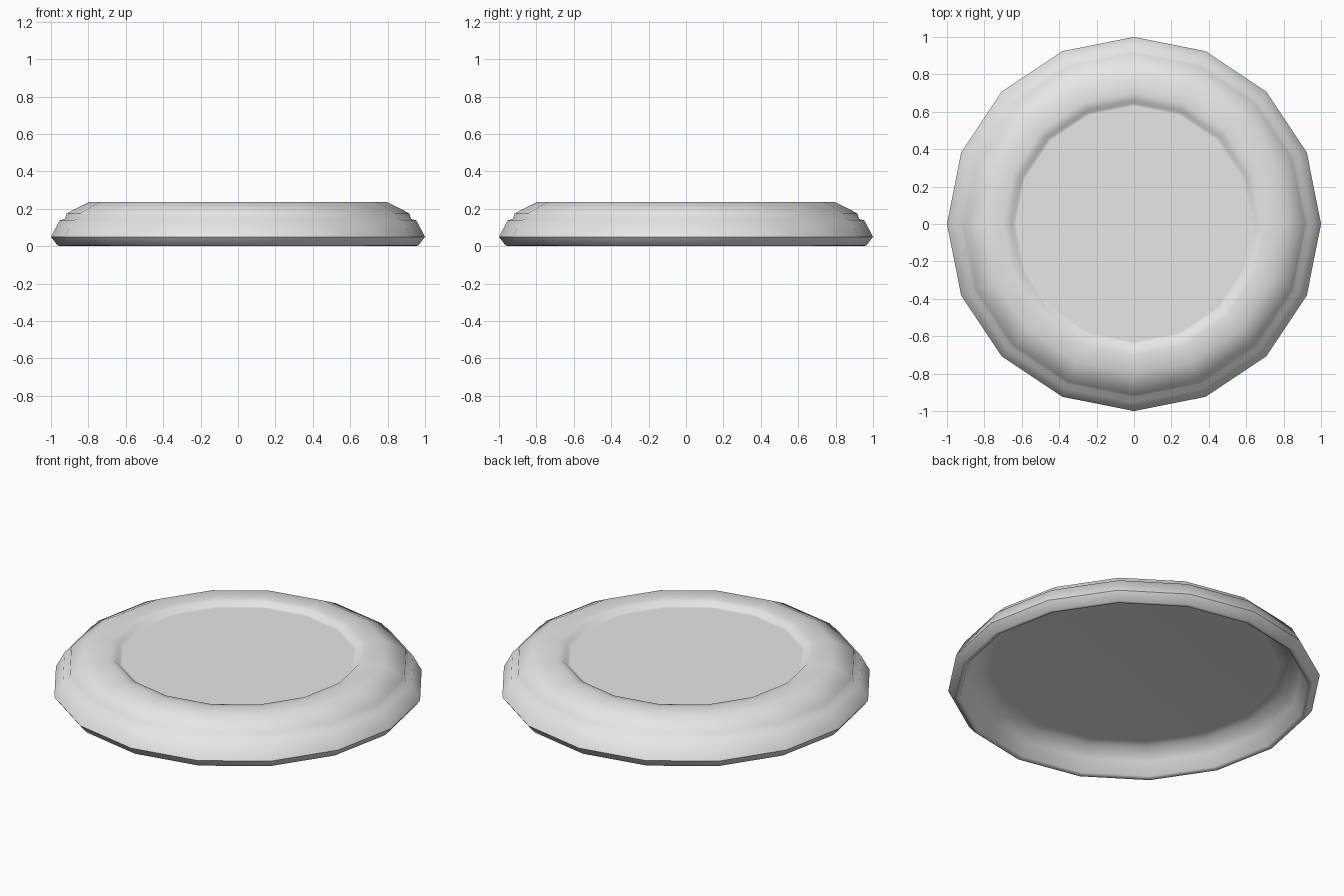
import bpy
import bmesh
import math
from mathutils import Vector

cube = bpy.data.objects.get("Cube")
if cube:
    bpy.data.objects.remove(cube, do_unlink=True)

SIDES = 16


def make_material(name, colour):
    mat = bpy.data.materials.new(name)
    mat.use_nodes = True
    mat.diffuse_color = colour
    mat.node_tree.nodes["Principled BSDF"].inputs["Base Color"].default_value = colour
    return mat


def lathe(name, profile, mat):
    """Spin a radius/height profile about z and cap both open ends."""
    bm = bmesh.new()
    verts = [bm.verts.new((r, 0, z)) for r, z in profile]
    edges = [bm.edges.new(pair) for pair in zip(verts, verts[1:])]
    bmesh.ops.spin(bm, geom=verts + edges, cent=Vector(), axis=Vector((0, 0, 1)),
                   angle=math.tau, steps=SIDES)
    bmesh.ops.remove_doubles(bm, verts=bm.verts, dist=0.0005)
    bmesh.ops.holes_fill(bm, edges=[e for e in bm.edges if e.is_boundary], sides=SIDES)
    bmesh.ops.recalc_face_normals(bm, faces=bm.faces)
    mesh = bpy.data.meshes.new(name)
    bm.to_mesh(mesh)
    bm.free()
    mesh.materials.append(mat)
    obj = bpy.data.objects.new(name, mesh)
    bpy.context.collection.objects.link(obj)
    bpy.ops.object.select_all(action="DESELECT")
    obj.select_set(True)
    bpy.context.view_layer.objects.active = obj
    bpy.ops.object.shade_smooth_by_angle(angle=math.radians(62))
    return obj


grey = make_material("light grey", (0.8, 0.8, 0.8, 1))

# Recessed top, raised ring and upper lip
top = [(0.63, 0.21), (0.645, 0.21), (0.662, 0.23), (0.70, 0.235), (0.80, 0.235),
       (0.915, 0.176), (0.925, 0.145)]
# Step, flared outer wall and rounded bottom rim
wall = [(0.953, 0.138), (1.0, 0.05), (0.965, 0.004), (0.95, 0.0)]
# Hollow underside
hollow = [(0.935, 0.01), (0.90, 0.08), (0.84, 0.14), (0.78, 0.145)]

lathe("disc_body", top + wall + hollow, grey)
